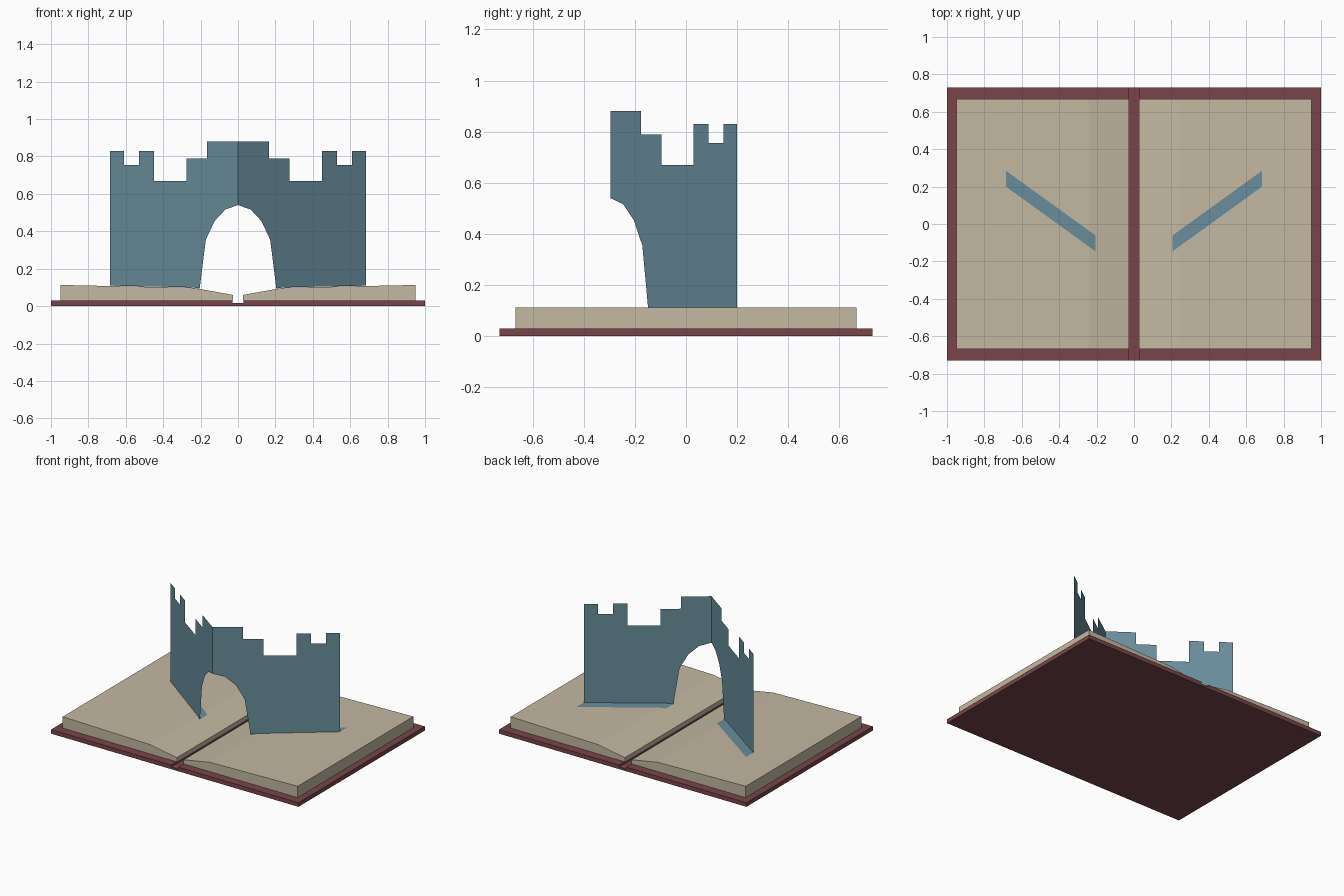
import bpy, bmesh

if "Cube" in bpy.data.objects:
    bpy.data.objects.remove(bpy.data.objects["Cube"])


def material(name, rgb):
    m = bpy.data.materials.new(name)
    m.diffuse_color = (*rgb, 1)
    m.use_nodes = True
    m.node_tree.nodes["Principled BSDF"].inputs["Base Color"].default_value = m.diffuse_color
    return m


COVER = material("cover_red", (0.19, 0.06, 0.07))
PAPER = material("paper_cream", (0.55, 0.48, 0.36))
CARD = material("card_blue", (0.14, 0.27, 0.33))


def finish(name, bm, mat):
    me = bpy.data.meshes.new(name)
    bm.to_mesh(me)
    bm.free()
    me.materials.append(mat)
    ob = bpy.data.objects.new(name, me)
    bpy.context.collection.objects.link(ob)
    return ob


def extruded(name, profile, half_depth, mat):
    """Solid from an xz profile, extruded along y."""
    bm = bmesh.new()
    face = bm.faces.new([bm.verts.new((x, -half_depth, z)) for x, z in profile])
    ext = bmesh.ops.extrude_face_region(bm, geom=[face])
    moved = [v for v in ext["geom"] if isinstance(v, bmesh.types.BMVert)]
    bmesh.ops.translate(bm, verts=moved, vec=(0, 2 * half_depth, 0))
    bmesh.ops.recalc_face_normals(bm, faces=bm.faces)
    return finish(name, bm, mat)


def mirror(ob):
    mod = ob.modifiers.new("mirror", "MIRROR")
    mod.use_axis[0] = True
    mod.use_mirror_merge = True
    mod.merge_threshold = 0.0005


def page_top(x):
    if x < 0.24:
        return 0.06 + (x - 0.028) / 0.212 * 0.038
    return 0.098 + (x - 0.24) / 0.71 * 0.015


def wall_y(x):
    return -0.295 + x * 0.495 / 0.685


# covers and spine
mirror(extruded("cover_board", [(0.03, 0), (1, 0), (1, 0.03), (0.03, 0.03)], 0.73, COVER))
extruded("spine", [(-0.03, 0), (0.03, 0), (0.03, 0.016), (-0.03, 0.016)], 0.73, COVER)

# page blocks, dipping toward the gutter
mirror(extruded("page_block", [(0.028, 0.03), (0.95, 0.03), (0.95, page_top(0.95)),
                               (0.24, page_top(0.24)), (0.028, page_top(0.028))], 0.667, PAPER))

# folded castle wall with battlements and half of the gate arch
outline = [(0, 0.88), (0.165, 0.88), (0.165, 0.79), (0.275, 0.79), (0.275, 0.67),
           (0.45, 0.67), (0.45, 0.83), (0.53, 0.83), (0.53, 0.755), (0.61, 0.755),
           (0.61, 0.83), (0.685, 0.83)]
outline += [(x, page_top(x) + 0.002) for x in (0.685, 0.24, 0.205)]
outline += [(0.172, 0.355), (0.125, 0.455), (0.067, 0.517), (0, 0.54)]
bm = bmesh.new()
bm.faces.new([bm.verts.new((x, wall_y(x), z)) for x, z in reversed(outline)])
bmesh.ops.recalc_face_normals(bm, faces=bm.faces)
mirror(finish("castle_wall", bm, CARD))

# glue tabs lying on the pages behind the wall
bm = bmesh.new()
rows = [[bm.verts.new((x, wall_y(x) + dy, page_top(x) + 0.002)) for dy in (0, 0.085)]
        for x in (0.205, 0.24, 0.685)]
for a, b in zip(rows, rows[1:]):
    bm.faces.new((a[0], b[0], b[1], a[1]))
mirror(finish("glue_tab", bm, CARD))
